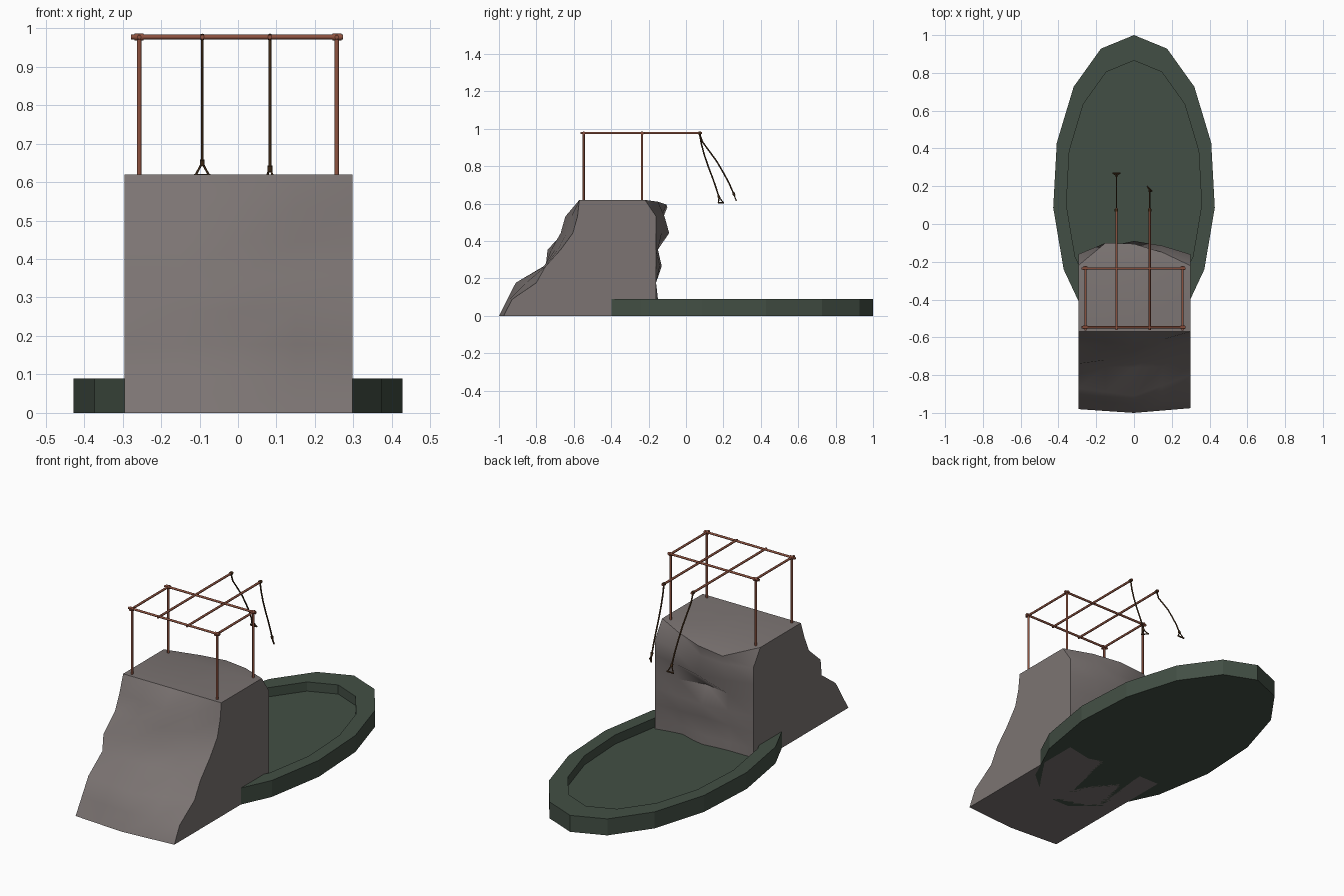
import bpy, bmesh, math
from mathutils import Vector

if "Cube" in bpy.data.objects:
    bpy.data.objects.remove(bpy.data.objects["Cube"])


def material(name, rgb):
    m = bpy.data.materials.new(name)
    m.diffuse_color = (*rgb, 1)
    m.use_nodes = True
    m.node_tree.nodes["Principled BSDF"].inputs["Base Color"].default_value = m.diffuse_color
    return m


ROCK = material("rock", (0.20, 0.175, 0.17))
MOSS = material("dark_green", (0.055, 0.078, 0.058))
RUST = material("rusty_metal", (0.27, 0.085, 0.05))
ROPE = material("rope", (0.06, 0.028, 0.01))


def finish(name, bm, mat):
    bmesh.ops.recalc_face_normals(bm, faces=bm.faces)
    me = bpy.data.meshes.new(name)
    bm.to_mesh(me)
    bm.free()
    ob = bpy.data.objects.new(name, me)
    bpy.context.collection.objects.link(ob)
    me.materials.append(mat)
    return ob


def tube(name, pts, r, mat, sides=8):
    """Round bar swept along a list of points, with closed ends."""
    pts = [Vector(p) for p in pts]
    bm = bmesh.new()
    rings = []
    for i, p in enumerate(pts):
        d = (pts[min(i + 1, len(pts) - 1)] - pts[max(i - 1, 0)]).normalized()
        u = d.cross(Vector((1, 0, 0)) if abs(d.x) < 0.7 else Vector((0, 0, 1))).normalized()
        v = d.cross(u)
        rings.append([bm.verts.new(p + r * (math.cos(a) * u + math.sin(a) * v))
                      for a in (2 * math.pi * k / sides for k in range(sides))])
    for a, b in zip(rings, rings[1:]):
        for k in range(sides):
            n = (k + 1) % sides
            bm.faces.new((a[k], a[n], b[n], b[k]))
    bm.faces.new(rings[0])
    bm.faces.new(rings[-1])
    ob = finish(name, bm, mat)
    for p in ob.data.polygons:
        p.use_smooth = len(p.vertices) == 4
    return ob


# Pool basin: 15-sided ellipse with a raised rim and sunken floor
bm = bmesh.new()
N = 15


def oval(a, b, z):
    return [bm.verts.new((a * math.sin(2 * math.pi * k / N),
                          0.173 + b * math.cos(2 * math.pi * k / N), z)) for k in range(N)]


loops = [oval(0.43, 0.827, 0), oval(0.43, 0.827, 0.09),
         oval(0.36, 0.692, 0.09), oval(0.36, 0.692, 0.04)]
for a, b in zip(loops, loops[1:]):
    for k in range(N):
        n = (k + 1) % N
        bm.faces.new((a[k], a[n], b[n], b[k]))
bm.faces.new(loops[0])
bm.faces.new(loops[-1])
finish("pool_basin", bm, MOSS)

# Cliff: front and back are rough grids of 5 columns by 8 rows
XS = (-0.295, -0.15, 0, 0.15, 0.298)
FRONT_L = (-.98, -.925, -.87, -.75, -.74, -.64, -.60, -.57)
FRONT_M = (-1.0, -.955, -.91, -.76, -.70, -.67, -.645, -.57)
FRONT_R = (-.975, -.93, -.80, -.75, -.67, -.605, -.58, -.57)
BACK_EDGE = (-.16, -.16, -.16, -.16, -.16, -.16, -.16, -.22)
BACK_BUMP = ((0, 0, 0, .015, .01, .04, .04, .12),
             (.02, .01, -.01, .03, -.02, .07, .03, .115),
             (-.03, -.02, 0, .02, .01, .03, .045, .07))
BACK_TOP_Z = (.62, .58, .595, .61, .62)

bm = bmesh.new()
front, back = [], []
for i in range(8):
    z = 0.62 * i / 7
    l, m, r = FRONT_L[i], FRONT_M[i], FRONT_R[i]
    ys = (l, (l + m) / 2, m, (m + r) / 2, r)
    front.append([bm.verts.new((x, y, z)) for x, y in zip(XS, ys)])
    bump = (0, *(b[i] for b in BACK_BUMP), 0)
    zs = BACK_TOP_Z if i == 7 else (z,) * 5
    back.append([bm.verts.new((x, BACK_EDGE[i] + b, zz)) for x, b, zz in zip(XS, bump, zs)])
top_mid = [bm.verts.new((x, -0.25, 0.62)) for x in XS]


def strip(a, b, smooth=False):
    for k in range(4):
        bm.faces.new((a[k], a[k + 1], b[k + 1], b[k])).smooth = smooth


for i in range(7):
    strip(front[i], front[i + 1], True)
    strip(back[i], back[i + 1], True)
    for e in (0, 4):
        bm.faces.new((front[i][e], front[i + 1][e], back[i + 1][e], back[i][e]))
strip(front[7], top_mid)
strip(top_mid, back[7])
for e in (0, 4):
    bm.faces.new((front[7][e], top_mid[e], back[7][e]))
strip(front[0], back[0])
cliff = finish("cliff", bm, ROCK)
bpy.context.view_layer.objects.active = cliff
cliff.select_set(True)
bpy.ops.object.shade_smooth_by_angle(angle=math.radians(50))

# Scaffold: four posts with corner collars, cross rails and side rails
TOP = 0.977
for sx, side in ((-1, "left"), (1, "right")):
    x = 0.257 * sx
    for y, end in ((-0.547, "front"), (-0.235, "back")):
        tube(f"{end}_{side}_post", [(x, y, 0.60), (x, y, TOP)], 0.006, RUST)
        tube(f"{end}_{side}_collar", [(x - .012, y, TOP), (x + .012, y, TOP)], 0.009, RUST)
    tube(f"{side}_rail", [(x, -0.565, TOP), (x, -0.222, TOP)], 0.006, RUST)
for y, end in ((-0.547, "front"), (-0.235, "back")):
    tube(f"{end}_rail", [(-0.278, y, TOP), (0.273, y, TOP)], 0.006, RUST)

# Two beams reaching over the pool, each with a hanging rope and triangular handle
SWINGS = (
    ("left", -0.093, 0.0, [(.072, .975), (.088, .93), (.125, .88), (.165, .825), (.20, .765),
                           (.23, .71), (.256, .65)], (.268, .617)),
    ("right", 0.083, -0.8, [(.072, .975), (.082, .92), (.098, .86), (.122, .79), (.145, .73),
                            (.162, .68), (.176, .635)], (.187, .605)),
)
for side, x, turn, path, (by, bz) in SWINGS:
    tube(f"{side}_beam", [(x, -0.56, TOP), (x, 0.085, TOP)], 0.006, RUST)
    tube(f"{side}_rope_knot", [(x, 0.066, TOP), (x, 0.08, TOP)], 0.009, ROPE)
    tube(f"{side}_rope", [(x, y, z) for y, z in path], 0.004, ROPE, 6)
    apex = Vector((x, *path[-1]))
    half = Vector((math.cos(turn), math.sin(turn), 0)) * 0.021
    mid = Vector((x, by, bz))
    tube(f"{side}_handle_knot", [apex - Vector((0, .002, -.007)), apex + Vector((0, .002, -.007))],
         0.007, ROPE, 6)
    tube(f"{side}_handle_bar", [mid - half, mid + half], 0.004, ROPE, 6)
    for s in (-1, 1):
        tube(f"{side}_handle_cord_{'a' if s < 0 else 'b'}", [apex, mid + half * s * 0.85],
             0.003, ROPE, 6)
